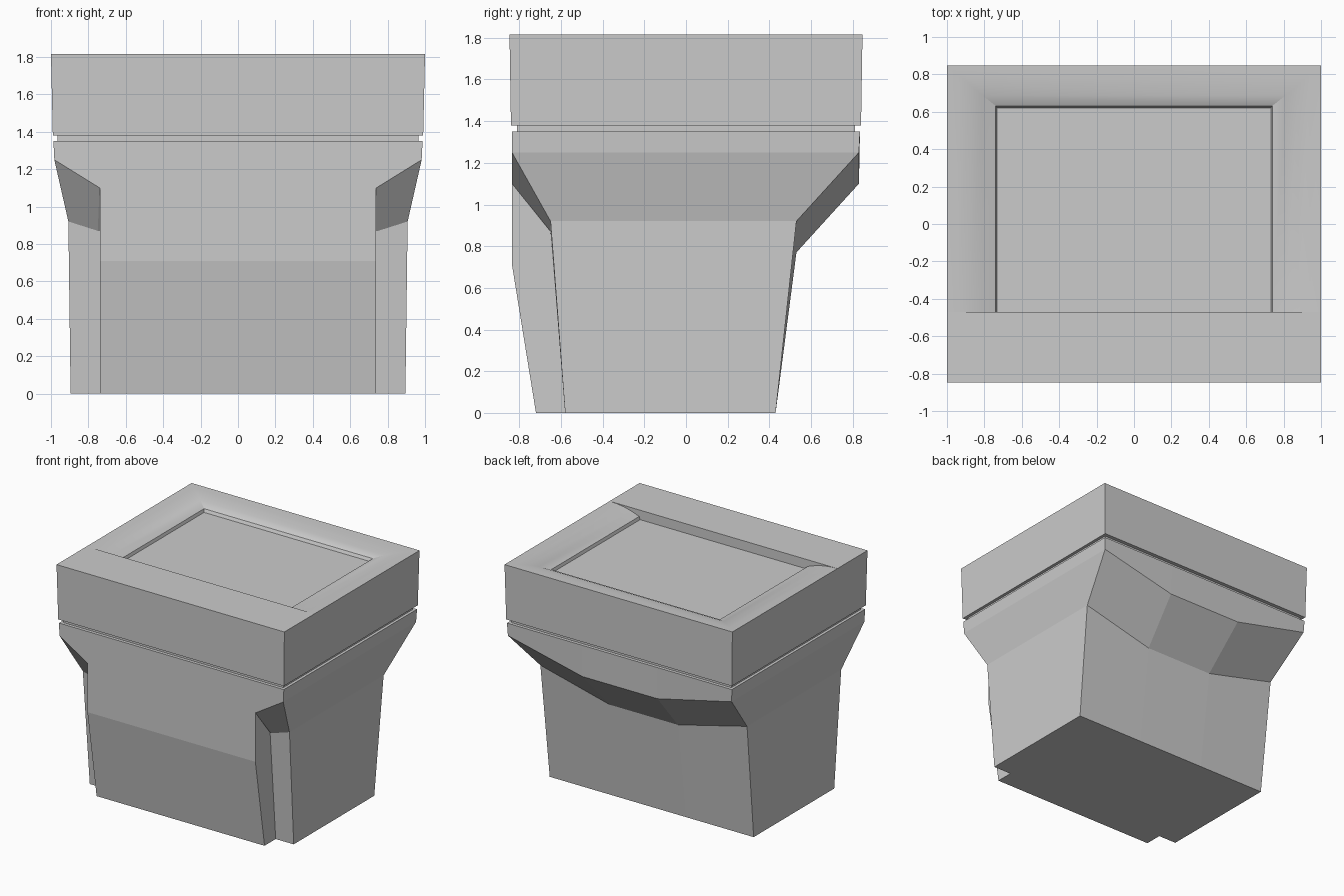
import bpy, bmesh

if "Cube" in bpy.data.objects:
    bpy.data.objects.remove(bpy.data.objects["Cube"])


def finish(name, bm, smooth=None):
    bmesh.ops.remove_doubles(bm, verts=bm.verts, dist=0.0005)
    bmesh.ops.recalc_face_normals(bm, faces=bm.faces)
    mesh = bpy.data.meshes.new(name)
    bm.to_mesh(mesh)
    bm.free()
    obj = bpy.data.objects.new(name, mesh)
    bpy.context.collection.objects.link(obj)
    if smooth:
        bpy.ops.object.select_all(action='DESELECT')
        obj.select_set(True)
        bpy.context.view_layer.objects.active = obj
        bpy.ops.object.shade_smooth_by_angle(angle=smooth)
    return obj


def bridge(bm, rings, closed=True):
    """Join successive point rings with quads and return the vertex rings."""
    loops = [[bm.verts.new(p) for p in ring] for ring in rings]
    n = len(loops[0])
    for a, b in zip(loops, loops[1:]):
        for i in range(n if closed else n - 1):
            j = (i + 1) % n
            bm.faces.new((a[i], a[j], b[j], b[i]))
    return loops


def solid(name, rings):
    bm = bmesh.new()
    loops = bridge(bm, rings)
    bm.faces.new(loops[0])
    bm.faces.new(loops[-1])
    return finish(name, bm)


def mirrored_ring(half):
    """Complete a right-hand half outline across x = 0."""
    return half + [(-x, y, z) for x, y, z in reversed(half)]


# Tapered body: front inner, front corner, back corner, back arch point
solid("bin_body", [mirrored_ring(h) for h in (
    [(.74, -.835, 1.35), (.987, -.835, 1.35), (.987, .835, 1.35), (.33, .835, 1.35)],
    [(.74, -.835, 1.10), (.982, -.835, 1.25), (.982, .83, 1.25), (.33, .83, 1.10)],
    [(.75, -.65, .87), (.907, -.65, .92), (.907, .53, .92), (.30, .53, .77)],
    [(.74, -.58, 0), (.895, -.58, 0), (.895, .43, 0), (.30, .43, 0)],
)])

# Raised front panel that kinks back toward the base
profile = [(-.835, 1.10), (-.835, .71), (-.72, 0), (-.50, 0), (-.50, 1.10)]
solid("front_panel", [[(x, y, z) for y, z in profile] for x in (-.737, .737)])


def rect(x, y, z):
    return [(-x, -y, z), (x, -y, z), (x, y, z), (-x, y, z)]


# Recessed neck that leaves a shadow gap under the lid
solid("neck", [rect(.965, .81, 1.34), rect(.965, .81, 1.39)])

# Lid: outer walls, flat front strip, rolled U-shaped frame, sunken panel
TOP, STEP = 1.815, -.47
bm = bmesh.new()
walls = bridge(bm, [rect(.99, .84, 1.38), rect(1, .847, TOP)])
bm.faces.new(walls[0])
frame = [(1, .847, TOP), (.94, .795, 1.812), (.88, .745, 1.805),
         (.81, .687, 1.788), (.74, .632, 1.763), (.732, .62, 1.74)]
loops = bridge(bm, [[(-x, STEP, z), (-x, y, z), (x, y, z), (x, STEP, z)]
                    for x, y, z in frame], closed=False)
bm.faces.new(loops[-1])
bm.faces.new([l[0] for l in loops] + [l[3] for l in reversed(loops)])
strip = [bm.verts.new(p) for p in
         ((-1, -.847, TOP), (1, -.847, TOP), (1, STEP, TOP), (-1, STEP, TOP))]
bm.faces.new(strip)
finish("lid", bm, smooth=.5)
